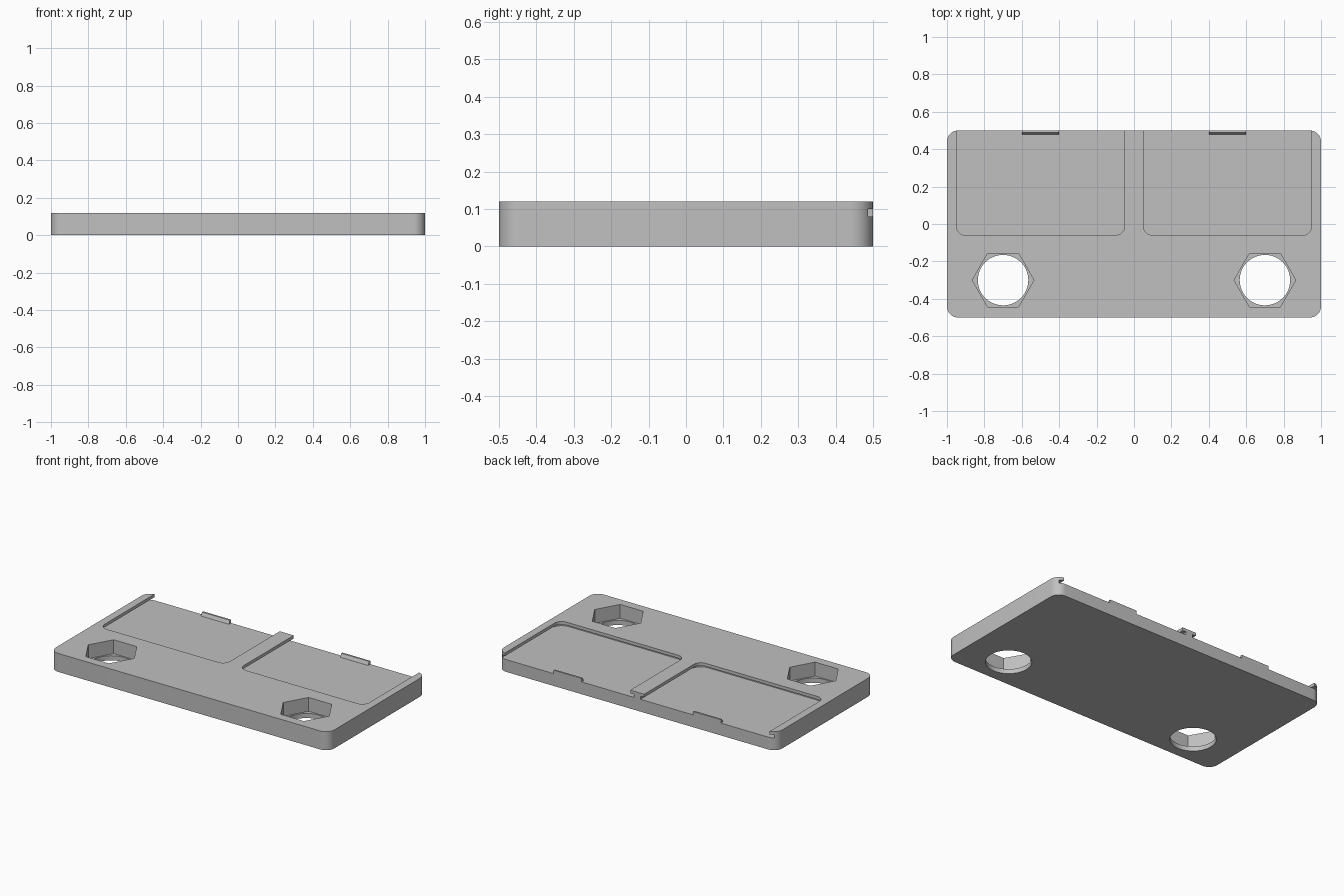
import bpy, bmesh, math

if "Cube" in bpy.data.objects:
    bpy.data.objects.remove(bpy.data.objects["Cube"])

grey = bpy.data.materials.new("light grey")
grey.diffuse_color = (0.53, 0.53, 0.53, 1)
grey.use_nodes = True
grey.node_tree.nodes["Principled BSDF"].inputs["Base Color"].default_value = grey.diffuse_color


def prism(name, pts, z0, z1):
    """Extrude an outline in x, y from z0 up to z1."""
    bm = bmesh.new()
    base = bm.faces.new([bm.verts.new((x, y, z0)) for x, y in pts])
    out = bmesh.ops.extrude_face_region(bm, geom=[base])
    for v in out["geom"]:
        if isinstance(v, bmesh.types.BMVert):
            v.co.z = z1
    bmesh.ops.recalc_face_normals(bm, faces=bm.faces)
    me = bpy.data.meshes.new(name)
    bm.to_mesh(me)
    bm.free()
    me.materials.append(grey)
    ob = bpy.data.objects.new(name, me)
    bpy.context.collection.objects.link(ob)
    return ob


def rounded(x0, x1, y0, y1, r, n=10):
    """Counter-clockwise rectangle outline with rounded corners."""
    pts = []
    for k, (cx, cy) in enumerate([(x1 - r, y1 - r), (x0 + r, y1 - r),
                                  (x0 + r, y0 + r), (x1 - r, y0 + r)]):
        for i in range(n + 1):
            a = math.pi / 2 * (k + i / n)
            pts.append((cx + r * math.cos(a), cy + r * math.sin(a)))
    return pts


def ring(cx, cy, r, n):
    return [(cx + r * math.cos(2 * math.pi * i / n),
             cy + r * math.sin(2 * math.pi * i / n)) for i in range(n)]


# base plate
plate = prism("base_plate", rounded(-1, 1, -0.5, 0.5, 0.06), 0, 0.12)

cutters = []
for s, side in ((-1, "left"), (1, "right")):
    c = 0.5 * s
    # card slot under the lips, and the narrower opening above it
    cutters.append(prism(side + "_slot_cutter",
                         rounded(c - 0.477, c + 0.477, -0.087, 0.8, 0.077), 0.08, 0.10))
    cutters.append(prism(side + "_opening_cutter",
                         rounded(c - 0.45, c + 0.45, -0.06, 0.8, 0.05), 0.09, 0.2))
    # bolt hole with hexagonal nut pocket
    cutters.append(prism(side + "_hole_cutter", ring(0.7 * s, -0.3, 0.135, 48), -0.1, 0.2))
    cutters.append(prism(side + "_nut_cutter", ring(0.7 * s, -0.3, 0.165, 6), 0.03, 0.2))

    # retaining catch with a steep ramp, at the back edge
    catch = prism(side + "_catch", [(c - 0.1, 0.478), (c + 0.1, 0.478),
                                    (c + 0.1, 0.5), (c - 0.1, 0.5)], 0.08, 0.102)
    for v in catch.data.vertices:
        if v.co.z > 0.09 and v.co.y < 0.49:
            v.co.y = 0.488

for cut in cutters:
    m = plate.modifiers.new(cut.name, "BOOLEAN")
    m.operation, m.solver, m.object = "DIFFERENCE", "EXACT", cut

# bake the cuts and remove the cutters
bpy.context.view_layer.objects.active = plate
plate.select_set(True)
for m in list(plate.modifiers):
    bpy.ops.object.modifier_apply(modifier=m.name)
for cut in cutters:
    bpy.data.objects.remove(cut)
bpy.ops.object.shade_smooth_by_angle(angle=math.radians(25))
